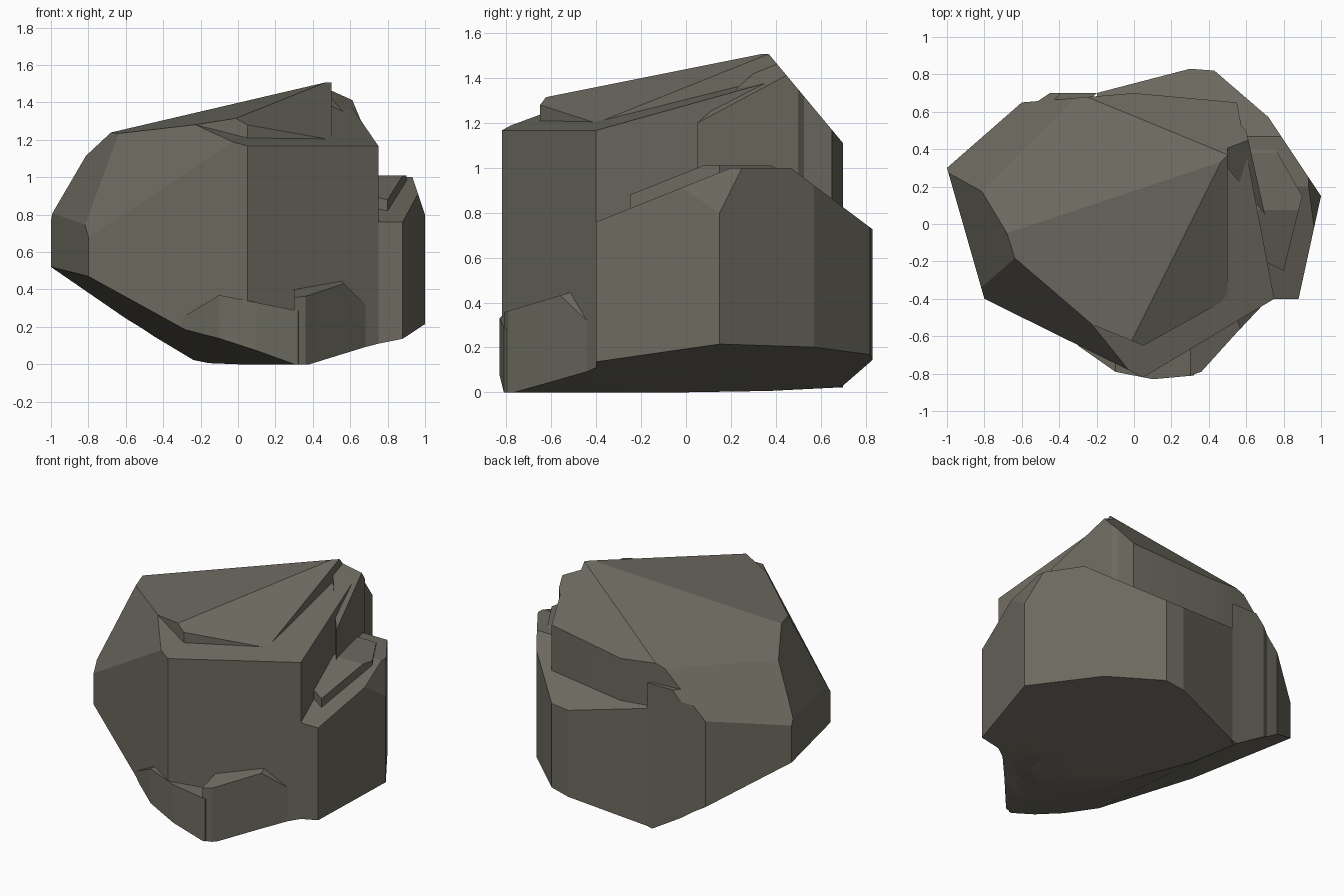
import bpy
import bmesh
import math

# Remove the default cube only
default_cube = bpy.data.objects.get("Cube")
if default_cube:
    bpy.data.objects.remove(default_cube, do_unlink=True)

# Single stone colour
STONE_COLOUR = (0.15, 0.143, 0.113, 1)
stone = bpy.data.materials.new("olive grey stone")
stone.use_nodes = True
stone.diffuse_color = STONE_COLOUR
shader = stone.node_tree.nodes["Principled BSDF"]
shader.inputs["Base Color"].default_value = STONE_COLOUR
shader.inputs["Roughness"].default_value = 0.9

# Cleavage planes, each given as height at the centre, rise along x, rise along y
ground = (0, 0, 0)
left_undercut = (-.05, -.6, -.1)
front_undercut = (0, -.35, -.13)
right_undercut = (0, .2, .1)
front_shoulder = (2.4, 1.4, 1.5)
left_shoulder = (2.7, 2.1, .7)
rear_shoulder = (2.2, 1.1, -1.1)
rear_slope = (1.95, 0, -1.2)
crown = (1.38, .2, .1)
crown_rear = (1.46, .35, -.35)
crown_front = (1.56, -.4, .4)
upper_faces = (front_shoulder, left_shoulder, rear_shoulder, rear_slope,
               crown, crown_rear)


def level(height):
    """A horizontal cleavage plane."""
    return (height, 0, 0)


def cleave(bm, plane, keep_below):
    """Split the rock along a plane, keep one side and close the cut."""
    height, rise_x, rise_y = plane
    bmesh.ops.bisect_plane(
        bm,
        geom=bm.verts[:] + bm.edges[:] + bm.faces[:],
        plane_co=(0, 0, height),
        plane_no=(-rise_x, -rise_y, 1),
        clear_outer=keep_below,
        clear_inner=not keep_below,
    )
    bmesh.ops.holes_fill(bm, edges=bm.edges[:], sides=0)


def rock(name, outline, *roofs):
    """Raise a column from a plan outline, then cleave its top and underside."""
    bm = bmesh.new()
    base = bm.faces.new([bm.verts.new((x, y, -1)) for x, y in outline])
    raised = bmesh.ops.extrude_face_region(bm, geom=[base])["geom"]
    top_verts = [item for item in raised if isinstance(item, bmesh.types.BMVert)]
    bmesh.ops.translate(bm, verts=top_verts, vec=(0, 0, 3))
    for roof in roofs:
        cleave(bm, roof, keep_below=True)
    for underside in (ground, left_undercut, front_undercut, right_undercut):
        cleave(bm, underside, keep_below=False)
    bmesh.ops.recalc_face_normals(bm, faces=bm.faces[:])

    mesh = bpy.data.meshes.new(name)
    bm.to_mesh(mesh)
    bm.free()
    mesh.materials.append(stone)
    obj = bpy.data.objects.new(name, mesh)
    bpy.context.collection.objects.link(obj)

    # Soften nearly flat joins, keep the broken edges sharp
    bpy.ops.object.select_all(action="DESELECT")
    obj.select_set(True)
    bpy.context.view_layer.objects.active = obj
    bpy.ops.object.shade_smooth_by_angle(angle=math.radians(15))


# Main boulder with an upright prow at the front
rock("main_boulder",
     [(.05, -.82), (.75, -.4), (.55, .65), (0, .7), (-.6, .65), (-1, .3),
      (-.8, -.4)],
     (1.38, -.15, .25), *upper_faces)

# Sloping cap that rises toward the back
rock("top_cap",
     [(.05, -.65), (.5, -.4), (.5, .5), (0, .65), (-.4, .6), (-.8, .2),
      (-.8, -.3)],
     crown_front, *upper_faces)

# Broken shoulder beside the peak
rock("peak_shoulder",
     [(.5, .3), (.7, .05), (.6, .5), (.5, .6), (.4, .5)],
     (1.6, -.6, .4), rear_slope)

# Large slab wrapping the side and the back
rock("side_slab",
     [(0, 0), (.75, -.4), (.88, -.4), (1, .15), (.72, .57), (.43, .82),
      (.3, .83), (-.2, .7)],
     level(1), (.92, 0, .4), (1.35, 0, -.75), (3.8, -3, 0))

# Thin flake standing on the slab
rock("slab_flake",
     [(.5, .4), (.7, -.2), (.8, -.25), (.9, .15), (.7, .5)],
     level(1.01), (.98, 0, .4), (1.2, 0, -.5))

# Block at the foot of the front
rock("foot_block",
     [(.3, -.6), (.3, -.81), (.36, -.79), (.55, -.58), (.72, -.4)],
     (.6, 0, .3), (1, -1, 0))

# Slanting ledge running back from the foot
rock("foot_ledge",
     [(0, -.5), (-.3, -.65), (-.1, -.79), (.1, -.83), (.32, -.81), (.4, -.6)],
     (.35, -.2, 0), (.43, .6, 0))

# Chip bulging from the rear wall
rock("rear_chip",
     [(-.4, .5), (-.2, .7), (-.45, .7), (-.6, .6)],
     level(1), rear_shoulder)
